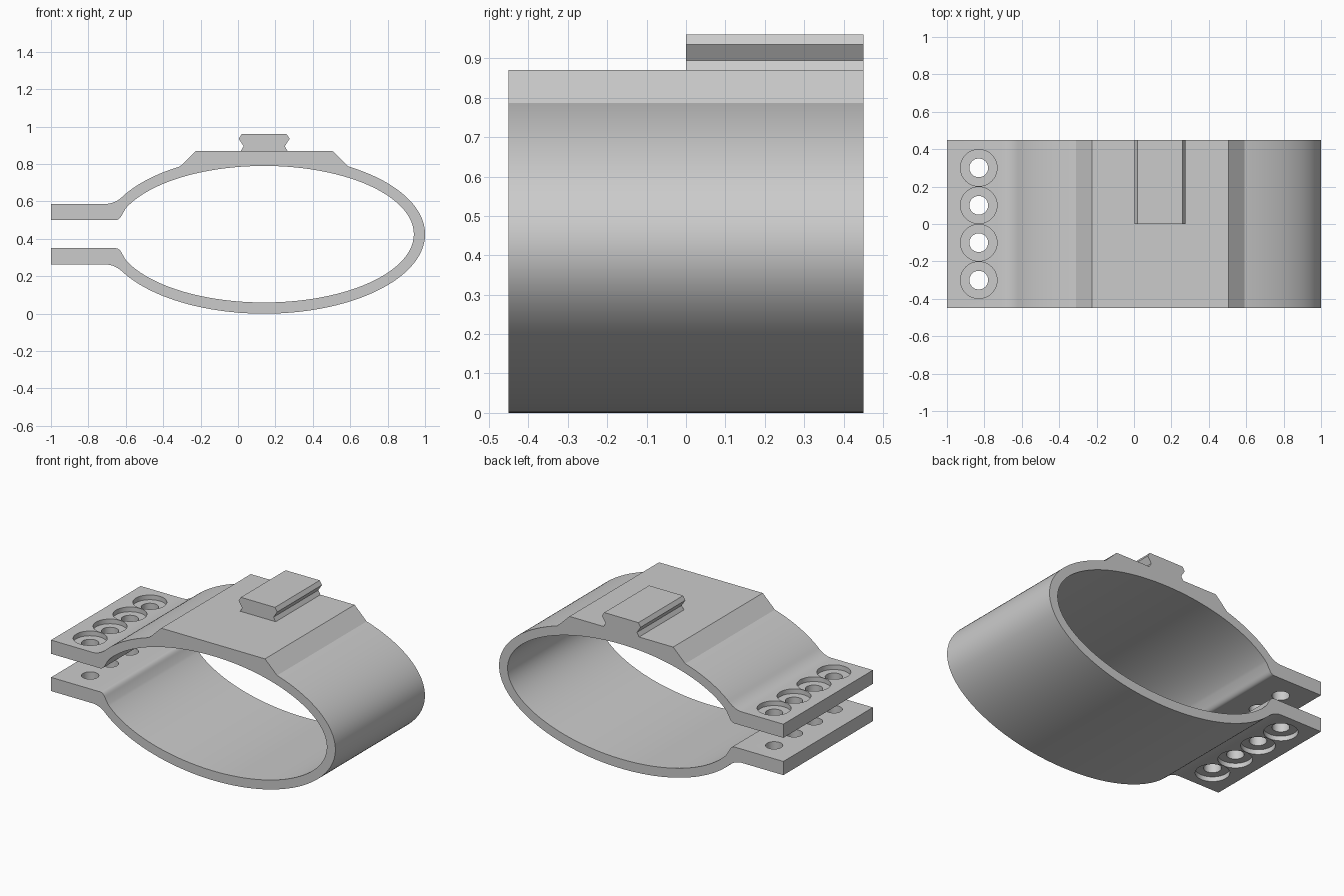
import bpy, bmesh, math
from mathutils import Vector

if "Cube" in bpy.data.objects:
    bpy.data.objects.remove(bpy.data.objects["Cube"], do_unlink=True)

CX, CZ = 0.14, 0.425            # ring centre
OUT, INN = (0.86, 0.425), (0.80, 0.365)
HALF = 0.45                     # half depth of the clamp

grey = bpy.data.materials.new("plain grey")
grey.use_nodes = True
colour = (0.6, 0.6, 0.6, 1)
grey.diffuse_color = colour
grey.node_tree.nodes["Principled BSDF"].inputs["Base Color"].default_value = colour


def add_object(name, bm):
    bmesh.ops.recalc_face_normals(bm, faces=bm.faces)
    mesh = bpy.data.meshes.new(name)
    bm.to_mesh(mesh)
    bm.free()
    ob = bpy.data.objects.new(name, mesh)
    bpy.context.collection.objects.link(ob)
    mesh.materials.append(grey)
    return ob


def extrude_profile(name, points, y0, y1):
    bm = bmesh.new()
    face = bm.faces.new([bm.verts.new((x, y0, z)) for x, z in points])
    made = bmesh.ops.extrude_face_region(bm, geom=[face])["geom"]
    verts = [v for v in made if isinstance(v, bmesh.types.BMVert)]
    bmesh.ops.translate(bm, verts=verts, vec=(0, y1 - y0, 0))
    return add_object(name, bm)


def arc(radii, x0, x1, steps, top=True):
    """Points on the upper or lower half of an ellipse between two x values."""
    a, b = (math.acos(max(-1, min(1, (x - CX) / radii[0]))) for x in (x0, x1))
    sign = 1 if top else -1
    angles = [a + (b - a) * i / steps for i in range(steps + 1)]
    return [(CX + radii[0] * math.cos(t), CZ + sign * radii[1] * math.sin(t)) for t in angles]


def bend(p, c, q, steps=8):
    p, c, q = Vector(p), Vector(c), Vector(q)
    ts = [i / steps for i in range(steps + 1)]
    return [tuple(p * (1 - t) ** 2 + c * 2 * t * (1 - t) + q * t * t) for t in ts]


def flip(points):
    return [(x, 2 * CZ - z) for x, z in reversed(points)]


# Clamp band: open elliptical ring with two flanges and a raised flat pad
tip = CX + OUT[0]
shoulder = arc(OUT, -0.61, -0.31, 20)
outer_neck = [(-1, 0.587)] + bend((-0.71, 0.587), (-0.655, 0.587), shoulder[0])
pad = [(-0.225, 0.87), (0.505, 0.87)]
outer = outer_neck + shoulder[1:] + pad + arc(OUT, 0.59, tip, 40)
outer += arc(OUT, tip, -0.61, 90, top=False)[1:-1] + flip(outer_neck)

inner_top = arc(INN, CX + INN[0], -0.60, 90)
inner_half = inner_top + bend((-0.622, 0.525), (-0.635, 0.5), (-0.655, 0.5)) + [(-1, 0.5)]
inner = flip(inner_half) + inner_half[1:]
band = extrude_profile("clamp_band", outer + inner, -HALF, HALF)

# Bolt holes: stepped round cutters, counterbored on both outer flange faces
bm = bmesh.new()
R, r, SIDES = 0.098, 0.05, 48
steps = [(R, -0.05), (R, 0.293), (r, 0.293), (r, 0.557), (R, 0.557), (R, 0.9)]
for y in (-0.3, -0.1, 0.1, 0.3):
    rings = []
    for rad, z in steps:
        rings.append([bm.verts.new((-0.83 + rad * math.cos(math.tau * i / SIDES),
                                    y + rad * math.sin(math.tau * i / SIDES), z))
                      for i in range(SIDES)])
    for low, high in zip(rings, rings[1:]):
        for i in range(SIDES):
            j = (i + 1) % SIDES
            bm.faces.new((low[i], low[j], high[j], high[i]))
    bm.faces.new(rings[0])
    bm.faces.new(rings[-1])
cutter = add_object("bolt_hole_cutter", bm)
cutter.hide_render = True

cut = band.modifiers.new("bolt_holes", "BOOLEAN")
cut.operation = "DIFFERENCE"
cut.solver = "EXACT"
cut.object = cutter
bpy.context.view_layer.objects.active = band
bpy.ops.object.modifier_apply(modifier=cut.name)
bpy.data.objects.remove(cutter, do_unlink=True)

bpy.ops.object.select_all(action="DESELECT")
band.select_set(True)
bpy.ops.object.shade_smooth_by_angle(angle=math.radians(20))

# Grooved mounting rail on the rear half of the pad
side = [(0.125, 0.868), (0.125, 0.87), (0.11, 0.895), (0.136, 0.935), (0.12, 0.96)]
rail = [(CX + w, z) for w, z in side] + [(CX - w, z) for w, z in reversed(side)]
extrude_profile("mounting_rail", rail, 0, HALF)
